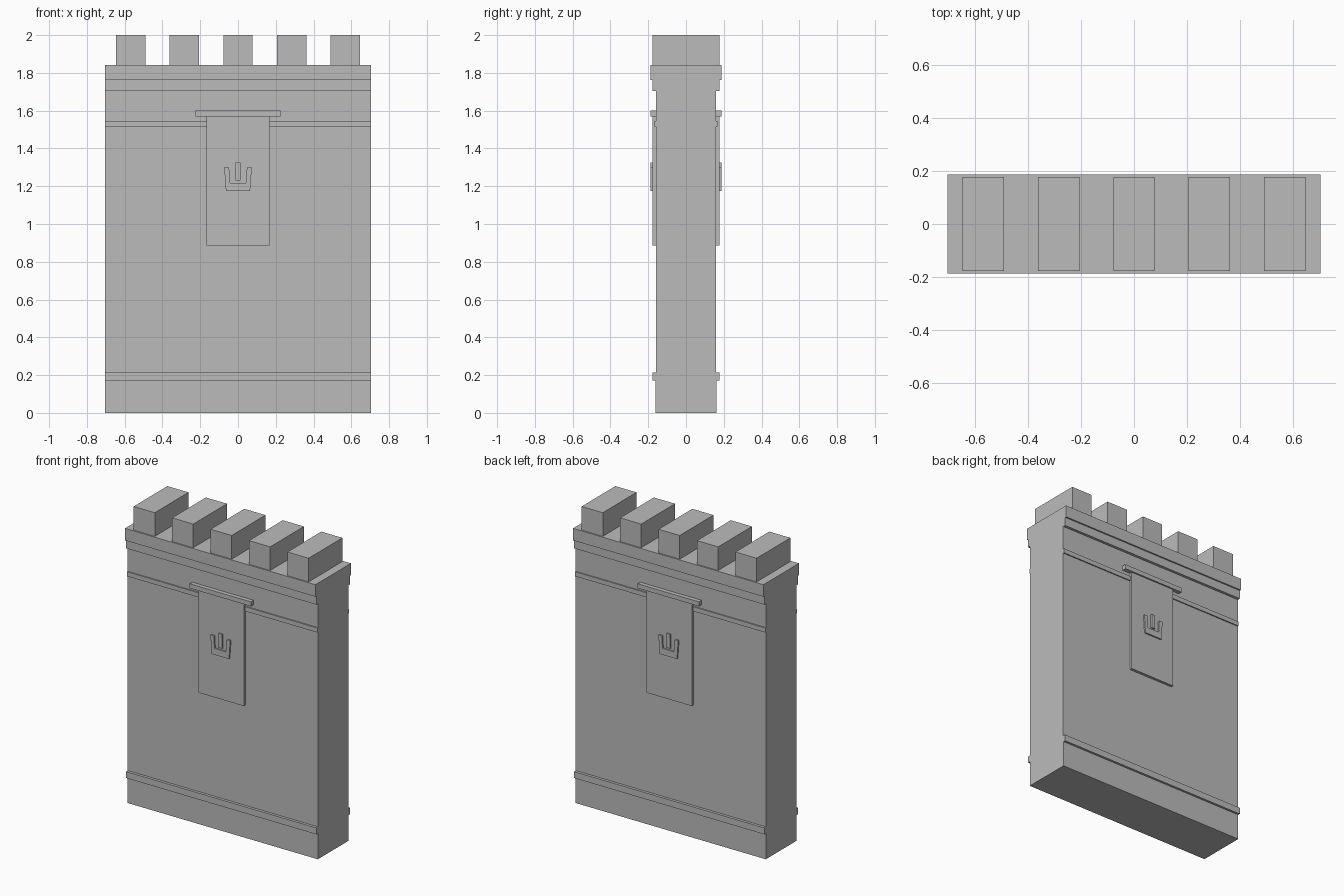
import bpy
import bmesh

cube = bpy.data.objects.get("Cube")
if cube:
    bpy.data.objects.remove(cube, do_unlink=True)

stone = bpy.data.materials.new("grey_stone")
stone.use_nodes = True
stone.diffuse_color = (0.5, 0.5, 0.5, 1)
stone.node_tree.nodes["Principled BSDF"].inputs["Base Color"].default_value = (0.5, 0.5, 0.5, 1)


def extrude(name, points, offset):
    """Sweep a closed outline of 3D points along an offset."""
    bm = bmesh.new()
    face = bm.faces.new([bm.verts.new(p) for p in points])
    swept = bmesh.ops.extrude_face_region(bm, geom=[face], use_keep_orig=True)
    moved = [g for g in swept["geom"] if isinstance(g, bmesh.types.BMVert)]
    bmesh.ops.translate(bm, verts=moved, vec=offset)
    bmesh.ops.recalc_face_normals(bm, faces=bm.faces)
    mesh = bpy.data.meshes.new(name)
    bm.to_mesh(mesh)
    bm.free()
    mesh.materials.append(stone)
    obj = bpy.data.objects.new(name, mesh)
    bpy.context.collection.objects.link(obj)
    return obj


def box(name, x0, x1, y0, y1, z0, z1):
    corners = [(x0, y0, z0), (x1, y0, z0), (x1, y1, z0), (x0, y1, z0)]
    return extrude(name, corners, (0, 0, z1 - z0))


# Wall: stepped section (half depth, bottom, top) swept along its length
HALF_LENGTH = 0.703
steps = [
    (0.162, 0.0, 0.172),    # plinth
    (0.177, 0.172, 0.215),  # lower band
    (0.159, 0.215, 1.515),  # main face
    (0.167, 1.515, 1.545),  # upper band
    (0.159, 1.545, 1.705),  # frieze
    (0.177, 1.705, 1.762),  # lower cornice
    (0.187, 1.762, 1.842),  # upper cornice
]
side = [(y, z) for y, z0, z1 in steps for z in (z0, z1)]
outline = side + [(-y, z) for y, z in reversed(side)]
extrude("wall", [(-HALF_LENGTH, y, z) for y, z in outline], (2 * HALF_LENGTH, 0, 0))

# Merlons along the top
for i in range(5):
    x = (i - 2) * 0.284
    box(f"merlon_{i + 1}", x - 0.078, x + 0.078, -0.178, 0.178, 1.842, 2.0)

# Hanging banner, rod and crown relief on both faces
crown_half = [(0.064, 1.175), (0.073, 1.30), (0.047, 1.30), (0.043, 1.217)]
crown = crown_half + [(-x, z) for x, z in reversed(crown_half)]
for label, s in (("front", -1), ("back", 1)):
    box(f"{label}_banner", -0.167, 0.167, *sorted((s * 0.155, s * 0.177)), 0.885, 1.575)
    box(f"{label}_banner_rod", -0.226, 0.226, *sorted((s * 0.155, s * 0.187)), 1.57, 1.60)
    extrude(f"{label}_crown_base", [(x, s * 0.17, z) for x, z in crown], (0, s * 0.017, 0))
    box(f"{label}_crown_middle", -0.014, 0.014, *sorted((s * 0.17, s * 0.187)), 1.23, 1.325)
